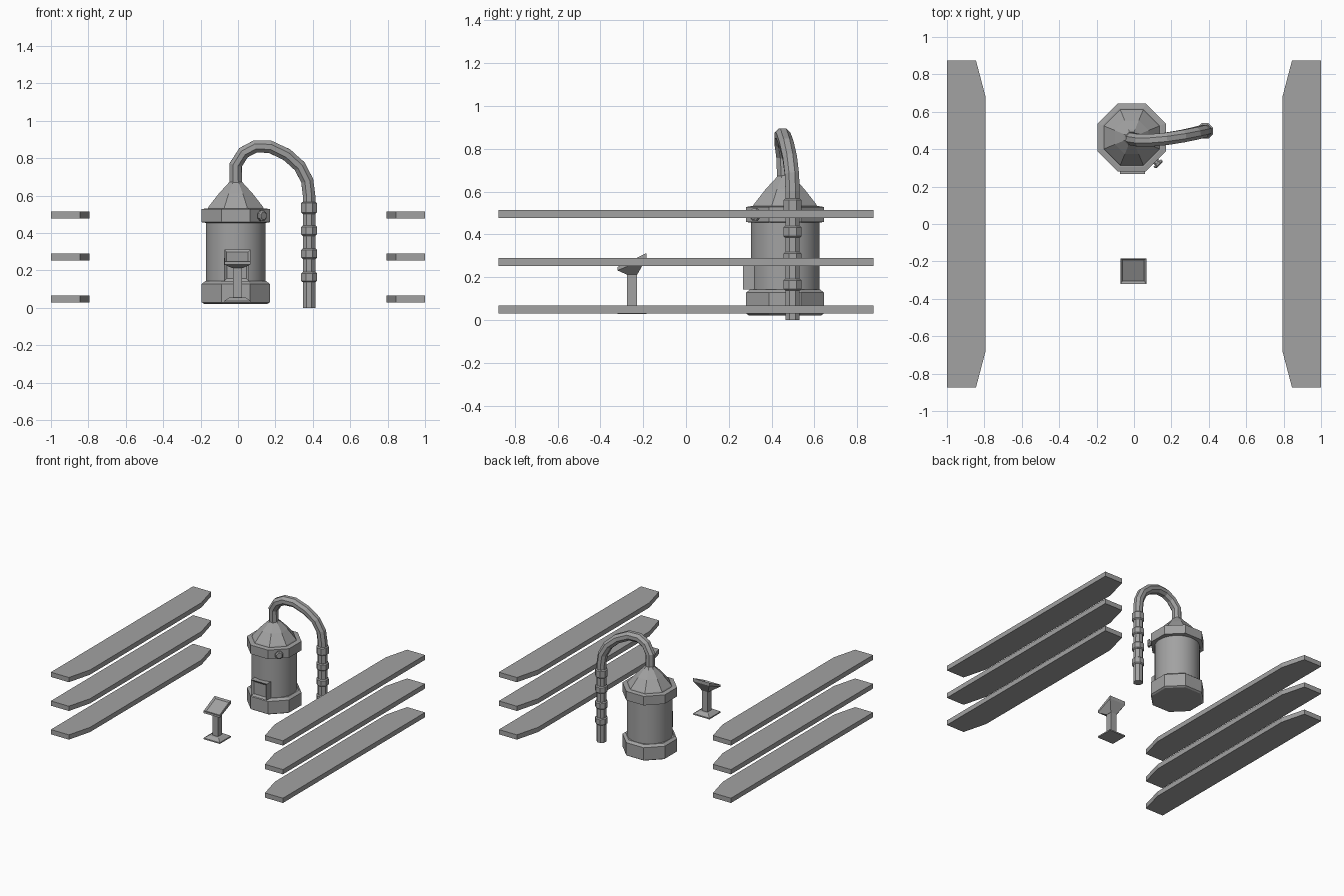
import bpy, bmesh
from math import pi, cos, sin
from mathutils import Vector, Matrix

cube = bpy.data.objects.get("Cube")
if cube:
    bpy.data.objects.remove(cube, do_unlink=True)

GREY = (0.36, 0.36, 0.36, 1)
grey = bpy.data.materials.new("plain_grey")
grey.use_nodes = True
grey.diffuse_color = GREY
grey.node_tree.nodes["Principled BSDF"].inputs["Base Color"].default_value = GREY


def finish(name, bm, smooth=False):
    bmesh.ops.recalc_face_normals(bm, faces=bm.faces)
    mesh = bpy.data.meshes.new(name)
    bm.to_mesh(mesh)
    bm.free()
    mesh.materials.append(grey)
    obj = bpy.data.objects.new(name, mesh)
    bpy.context.collection.objects.link(obj)
    if smooth:
        bpy.ops.object.select_all(action="DESELECT")
        obj.select_set(True)
        bpy.context.view_layer.objects.active = obj
        bpy.ops.object.shade_smooth_by_angle()
    return obj


def loft(bm, rings):
    """Skin a list of equal-length point loops and cap both ends."""
    loops = [[bm.verts.new(p) for p in ring] for ring in rings]
    n = len(loops[0])
    for a, b in zip(loops, loops[1:]):
        for i in range(n):
            j = (i + 1) % n
            bm.faces.new((a[i], a[j], b[j], b[i]))
    bm.faces.new(loops[0][::-1])
    return bm.faces.new(loops[-1])


def turned(name, profile, place, sides=8, smooth=False):
    """Revolve (radius, height) pairs; radii are measured to the flat sides."""
    bm = bmesh.new()
    k = 1 / cos(pi / sides)
    angles = [2 * pi * (i + 0.5) / sides for i in range(sides)]
    loft(bm, [[(r * k * cos(a), r * k * sin(a), z) for a in angles] for r, z in profile])
    bm.transform(place)
    return finish(name, bm, smooth)


def rect(x, y, z, hx, hy, slope=0):
    """Rectangle loop around a point, optionally rising towards +y."""
    return [(x + sx * hx, y + sy * hy, z + sy * hy * slope)
            for sx, sy in ((-1, -1), (1, -1), (1, 1), (-1, 1))]


def recess(bm, face, rim, depth):
    bmesh.ops.recalc_face_normals(bm, faces=bm.faces)
    bmesh.ops.inset_region(bm, faces=[face], thickness=rim)
    bmesh.ops.translate(bm, verts=face.verts, vec=face.normal * -depth)


# Three stacked rails on each side, with their inner corners cut off
outline = [(1, -0.875), (1, 0.875), (0.845, 0.875), (0.795, 0.685),
           (0.795, -0.685), (0.845, -0.875)]
for side, label in ((1, "left"), (-1, "right")):
    for i, z in enumerate((0.03, 0.253, 0.477)):
        bm = bmesh.new()
        loft(bm, [[(side * x, y, h) for x, y in outline] for h in (z, z + 0.037)])
        finish(f"{label}_rail_{i + 1}", bm)

# Tank
TANK = Vector((-0.012, 0.463, 0))
at_tank = Matrix.Translation(TANK)
turned("tank_base", [(0.17, 0.022), (0.182, 0.03), (0.182, 0.128), (0.163, 0.143)], at_tank)
turned("tank_body", [(0.16, 0.1), (0.16, 0.5)], at_tank, 32, True)
turned("tank_collar", [(0.162, 0.455), (0.182, 0.458), (0.182, 0.528), (0.158, 0.532)], at_tank)
turned("tank_dome", [(0.155, 0.52), (0.146, 0.54), (0.09, 0.612), (0.043, 0.663),
                     (0.03, 0.68)], at_tank)

# Round valve on the front left facet of the collar
facing = Vector((1, -1, 0)).normalized()
aim = Matrix.Translation(TANK + facing * 0.175 + Vector((0, 0, 0.492))) @ \
    facing.to_track_quat("Z", "Y").to_matrix().to_4x4()
turned("valve_stem", [(0.018, 0), (0.018, 0.02)], aim)
turned("valve_cap", [(0.028, 0.018), (0.028, 0.03), (0.02, 0.036)], aim)

# Hatch on the front, recessed inside its frame
bm = bmesh.new()
panel = [(-0.075, 0.142), (0.06, 0.142), (0.06, 0.268), (-0.075, 0.268)]
front = loft(bm, [[(x, y, z) for x, z in panel] for y in (0.34, 0.267)])
recess(bm, front, 0.022, 0.012)
finish("hatch", bm)

# Arched pipe running from the dome to the ground
path = [(-0.012, 0.46, 0.64), (-0.012, 0.455, 0.765), (0.03, 0.447, 0.83),
        (0.09, 0.447, 0.862), (0.17, 0.455, 0.862), (0.26, 0.47, 0.82),
        (0.33, 0.485, 0.757), (0.37, 0.495, 0.68), (0.38, 0.498, 0.6), (0.38, 0.498, 0)]
points = [Vector(p) for p in path]
PIPE_R = 0.036
rings = []
for i, p in enumerate(points):
    before = (p - points[max(i - 1, 0)]).normalized()
    after = (points[min(i + 1, len(points) - 1)] - p).normalized()
    along = (before + after).normalized()
    u = along.cross(Vector((0, 1, 0))).normalized()
    v = along.cross(u)
    rings.append([p + PIPE_R * (u * cos(a) + v * sin(a))
                  for a in (2 * pi * (k + 0.5) / 8 for k in range(8))])
bm = bmesh.new()
loft(bm, rings)
finish("arched_pipe", bm)

# Pipe couplings
for i, (low, high) in enumerate(((0.138, 0.192), (0.262, 0.317), (0.385, 0.44), (0.503, 0.567))):
    turned(f"pipe_coupling_{i + 1}", [(0.035, low), (0.042, low + 0.007),
                                      (0.042, high - 0.007), (0.035, high)],
           Matrix.Translation((0.38, 0.498, 0)))

# Reading stand: stepped foot, post and tilted tray
SX, SY = -0.003, -0.252
bm = bmesh.new()
loft(bm, [rect(SX, SY, 0.028, 0.07, 0.068), rect(SX, SY, 0.038, 0.07, 0.068),
          rect(SX, SY, 0.056, 0.042, 0.042)])
finish("stand_foot", bm)
bm = bmesh.new()
loft(bm, [rect(SX, SY, 0.04, 0.024, 0.024), rect(SX, SY, 0.23, 0.024, 0.024)])
finish("stand_post", bm)
bm = bmesh.new()
top = loft(bm, [rect(SX, SY, 0.212, 0.026, 0.024), rect(SX, SY, 0.26, 0.07, 0.068, 0.42),
                rect(SX, SY, 0.28, 0.07, 0.068, 0.48)])
recess(bm, top, 0.018, 0.01)
finish("stand_tray", bm)
